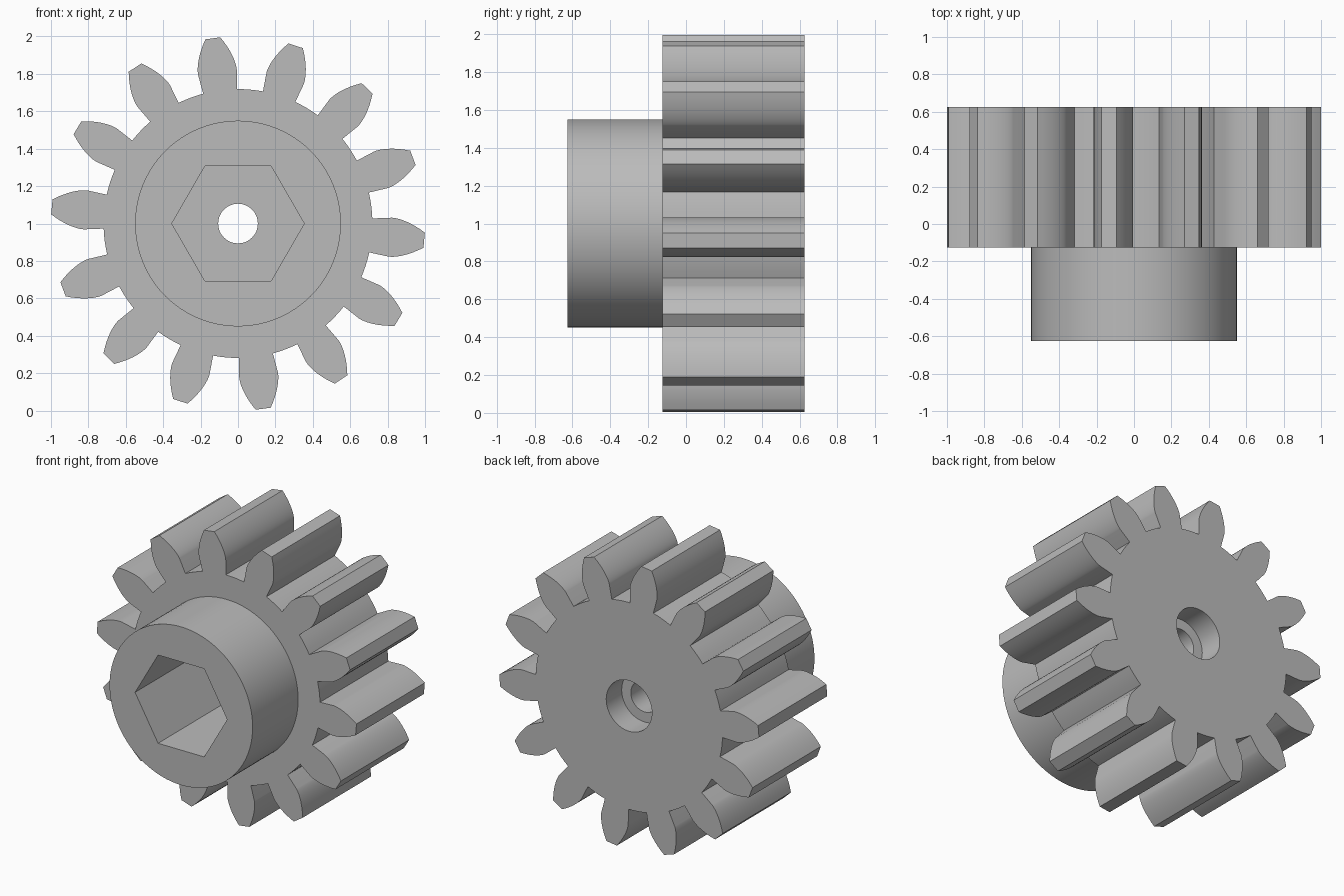
import bpy, bmesh, math
from math import pi, cos, sin, tan, acos, radians

cube = bpy.data.objects.get("Cube")
if cube:
    bpy.data.objects.remove(cube)

# Single grey material
grey = bpy.data.materials.new("plain grey")
grey.use_nodes = True
colour = (0.5, 0.5, 0.5, 1)
grey.diffuse_color = colour
grey.node_tree.nodes["Principled BSDF"].inputs["Base Color"].default_value = colour

CENTRE_Z = 1.0
FRONT, SHOULDER, BACK = -0.625, -0.125, 0.625


def polar_prism(name, outline, y0, y1):
    """Extrude an outline of (radius, angle) points along y."""
    bm = bmesh.new()
    verts = [bm.verts.new((r * cos(a), y0, CENTRE_Z + r * sin(a))) for r, a in outline]
    face = bm.faces.new(verts)
    new = bmesh.ops.extrude_face_region(bm, geom=[face])["geom"]
    moved = [v for v in new if isinstance(v, bmesh.types.BMVert)]
    bmesh.ops.translate(bm, verts=moved, vec=(0, y1 - y0, 0))
    bmesh.ops.recalc_face_normals(bm, faces=bm.faces)
    mesh = bpy.data.meshes.new(name)
    bm.to_mesh(mesh)
    bm.free()
    obj = bpy.data.objects.new(name, mesh)
    bpy.context.collection.objects.link(obj)
    mesh.materials.append(grey)
    return obj


def circle(radius, sides):
    return [(radius, 2 * pi * i / sides) for i in range(sides)]


def gear_outline(teeth, phase, steps=10):
    """Involute teeth with radial flanks below the base circle."""
    module = 2.0 / (teeth + 2)
    pitch = module * teeth / 2
    pressure = radians(20)
    base, root, tip = pitch * cos(pressure), pitch - 1.25 * module, 1.0
    base_half = pi / (2 * teeth) + tan(pressure) - pressure
    flank = [(root, base_half)]
    for i in range(steps + 1):
        r = base + (tip - base) * (i / steps) ** 1.5
        a = acos(min(1, base / r))
        flank.append((r, base_half - (tan(a) - a)))
    pts = []
    for t in range(teeth):
        mid = phase + 2 * pi * t / teeth
        pts += [(r, mid - h) for r, h in flank]
        pts += [(r, mid + h) for r, h in reversed(flank)]
        # Root arc up to the next tooth
        gap = 2 * pi / teeth - 2 * base_half
        pts += [(root, mid + base_half + gap * k / 4) for k in (1, 2, 3)]
    return pts


def combine(target, other, operation):
    mod = target.modifiers.new(operation.title(), "BOOLEAN")
    mod.operation, mod.object, mod.solver = operation, other, "EXACT"
    other.hide_render = True
    bpy.ops.object.select_all(action="DESELECT")
    target.select_set(True)
    bpy.context.view_layer.objects.active = target
    bpy.ops.object.modifier_apply(modifier=mod.name)
    bpy.data.objects.remove(other)


# Toothed wheel with a round hub on its front
gear = polar_prism("pinion_gear", gear_outline(14, radians(20.6)), SHOULDER, BACK)
combine(gear, polar_prism("hub", circle(0.55, 96), FRONT, SHOULDER + 0.1), "UNION")

# Hexagonal socket, centre bore and rear counterbore
combine(gear, polar_prism("hex_socket", circle(0.354, 6), FRONT - 0.1, 0.125), "DIFFERENCE")
combine(gear, polar_prism("bore", circle(0.106, 48), 0.0, BACK + 0.1), "DIFFERENCE")
combine(gear, polar_prism("counterbore", circle(0.176, 64), BACK - 0.17, BACK + 0.1), "DIFFERENCE")

# Smooth round surfaces, crisp edges
gear.select_set(True)
bpy.context.view_layer.objects.active = gear
bpy.ops.object.shade_smooth_by_angle(angle=radians(25))
